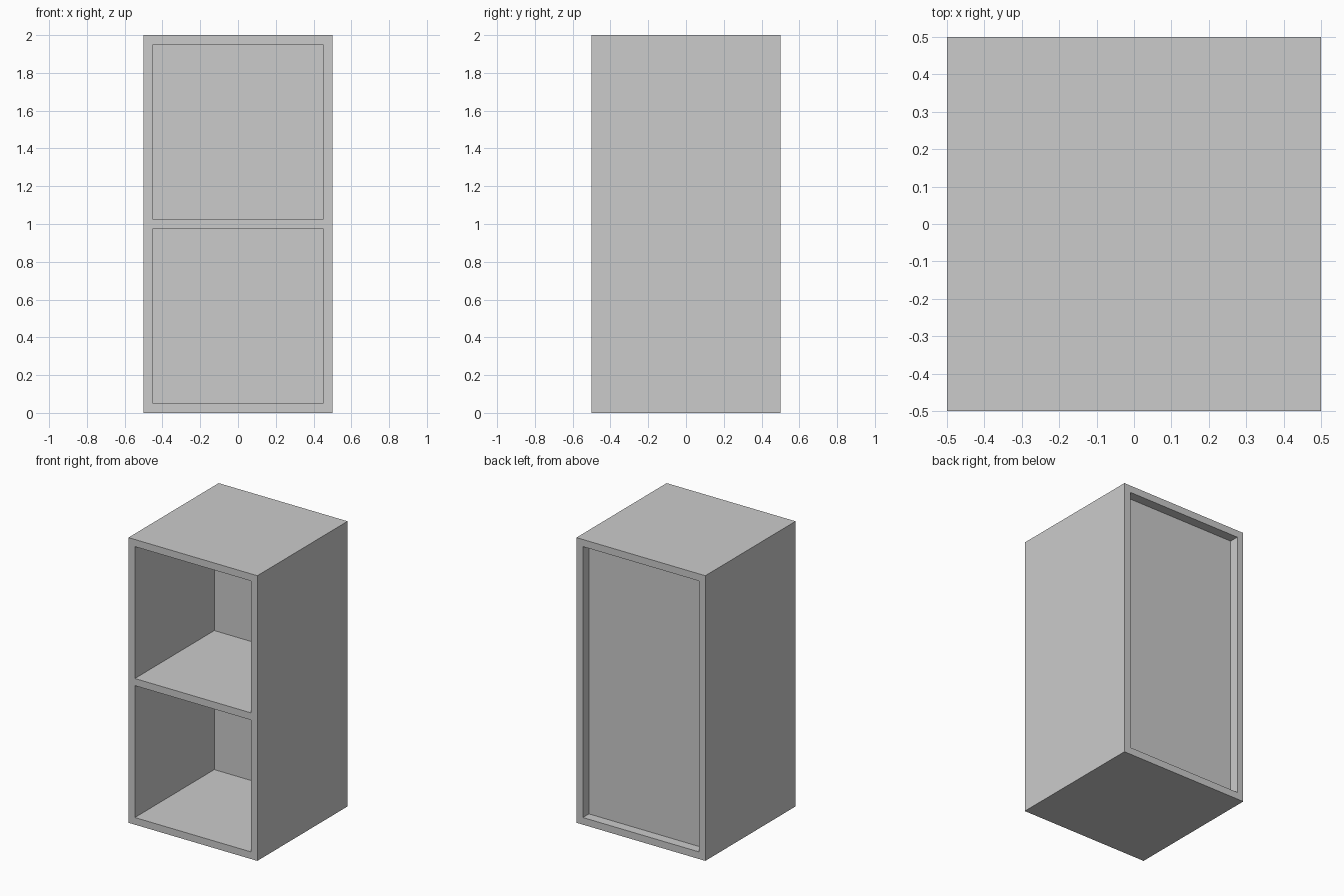
import bpy

if "Cube" in bpy.data.objects:
    bpy.data.objects.remove(bpy.data.objects["Cube"])

WALL = 0.05
PANEL_FRONT, PANEL_BACK = 0.38, 0.433


def box(name, lo, hi):
    """Axis-aligned box between two corners."""
    bpy.ops.mesh.primitive_cube_add(size=1)
    ob = bpy.context.object
    ob.name = name
    for v in ob.data.vertices:
        v.co = [hi[i] if v.co[i] > 0 else lo[i] for i in range(3)]
    return ob


# Outer cabinet block
cabinet = box("cabinet", (-0.5, -0.5, 0), (0.5, 0.5, 2))

# Two open compartments at the front and one shallow recess behind the back panel
inner = 0.5 - WALL
cutters = [
    box("lower_compartment_cutter", (-inner, -0.6, WALL), (inner, PANEL_FRONT, 1 - WALL / 2)),
    box("upper_compartment_cutter", (-inner, -0.6, 1 + WALL / 2), (inner, PANEL_FRONT, 2 - WALL)),
    box("back_recess_cutter", (-inner, PANEL_BACK, WALL), (inner, 0.6, 2 - WALL)),
]
for cutter in cutters:
    mod = cabinet.modifiers.new(cutter.name, 'BOOLEAN')
    mod.operation = 'DIFFERENCE'
    mod.solver = 'EXACT'
    mod.object = cutter

# Apply the cuts and remove the helpers
bpy.context.view_layer.update()
graph = bpy.context.evaluated_depsgraph_get()
result = bpy.data.meshes.new_from_object(cabinet.evaluated_get(graph))
cabinet.modifiers.clear()
cabinet.data = result
for cutter in cutters:
    bpy.data.objects.remove(cutter)
